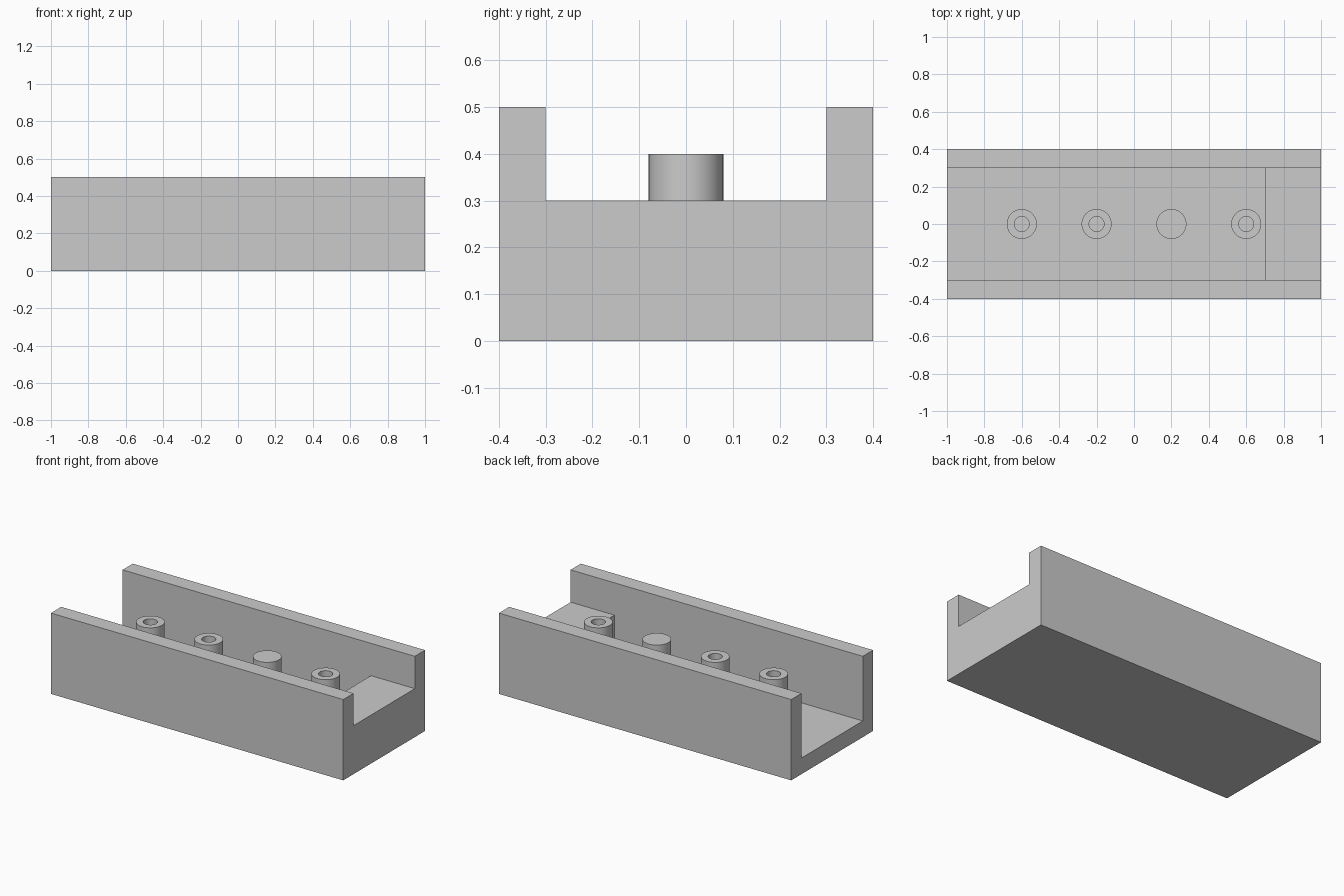
import bpy
import bmesh
import math

cube = bpy.data.objects.get("Cube")
if cube:
    bpy.data.objects.remove(cube, do_unlink=True)

# Single plain grey for the whole tray
grey = bpy.data.materials.new("plain_grey")
grey.use_nodes = True
colour = (0.6, 0.6, 0.6, 1)
grey.diffuse_color = colour
grey.node_tree.nodes["Principled BSDF"].inputs["Base Color"].default_value = colour

HALF_LENGTH, HALF_WIDTH, HEIGHT = 1.0, 0.4, 0.5
INNER, FLOOR, STEP, STEP_X = 0.3, 0.1, 0.3, 0.7
POST_TOP, POST_RADIUS, HOLE_RADIUS, SIDES = 0.4, 0.08, 0.04, 48


def finish(name, bm):
    bmesh.ops.recalc_face_normals(bm, faces=bm.faces)
    mesh = bpy.data.meshes.new(name)
    bm.to_mesh(mesh)
    bm.free()
    mesh.materials.append(grey)
    obj = bpy.data.objects.new(name, mesh)
    bpy.context.collection.objects.link(obj)
    return obj


def channel(name, x0, x1, floor):
    """U-shaped profile extruded along x."""
    profile = [(-HALF_WIDTH, 0), (HALF_WIDTH, 0), (HALF_WIDTH, HEIGHT), (INNER, HEIGHT),
               (INNER, floor), (-INNER, floor), (-INNER, HEIGHT), (-HALF_WIDTH, HEIGHT)]
    bm = bmesh.new()
    face = bm.faces.new([bm.verts.new((x0, y, z)) for y, z in profile])
    result = bmesh.ops.extrude_face_region(bm, geom=[face], use_keep_orig=True)
    moved = [v for v in result["geom"] if isinstance(v, bmesh.types.BMVert)]
    bmesh.ops.translate(bm, verts=moved, vec=(x1 - x0, 0, 0))
    return finish(name, bm)


def box(name, x0, x1, y0, y1, z0, z1):
    bm = bmesh.new()
    bmesh.ops.create_cube(bm, size=1)
    bmesh.ops.scale(bm, verts=bm.verts, vec=(x1 - x0, y1 - y0, z1 - z0))
    bmesh.ops.translate(bm, verts=bm.verts,
                        vec=((x0 + x1) / 2, (y0 + y1) / 2, (z0 + z1) / 2))
    return finish(name, bm)


def post(name, x, hollow):
    """Round post, with an open bore down to the tray floor when hollow."""
    bm = bmesh.new()

    def ring(radius, z):
        return [bm.verts.new((x + radius * math.cos(math.tau * i / SIDES),
                              radius * math.sin(math.tau * i / SIDES), z))
                for i in range(SIDES)]

    def bridge(a, b):
        for i in range(SIDES):
            j = (i + 1) % SIDES
            bm.faces.new((a[i], a[j], b[j], b[i]))

    outer_low, outer_top = ring(POST_RADIUS, FLOOR), ring(POST_RADIUS, POST_TOP)
    bridge(outer_low, outer_top)
    if hollow:
        inner_top, inner_low = ring(HOLE_RADIUS, POST_TOP), ring(HOLE_RADIUS, FLOOR)
        bridge(outer_top, inner_top)
        bridge(inner_top, inner_low)
        bridge(inner_low, outer_low)
    else:
        bm.faces.new(outer_top)
        bm.faces.new(outer_low)
    obj = finish(name, bm)
    bpy.ops.object.select_all(action="DESELECT")
    obj.select_set(True)
    bpy.context.view_layer.objects.active = obj
    bpy.ops.object.shade_smooth_by_angle(angle=math.radians(30))


# Tray body, with a raised block filling its left end
channel("tray_body", -HALF_LENGTH, HALF_LENGTH, FLOOR)
box("raised_end_block", STEP_X, HALF_LENGTH, -INNER, INNER, FLOOR, STEP)

# Row of posts; the third is solid
for index, hollow in enumerate((True, True, False, True)):
    kind = "hollow_post" if hollow else "solid_post"
    post(f"{kind}_{index + 1}", -0.6 + 0.4 * index, hollow)
